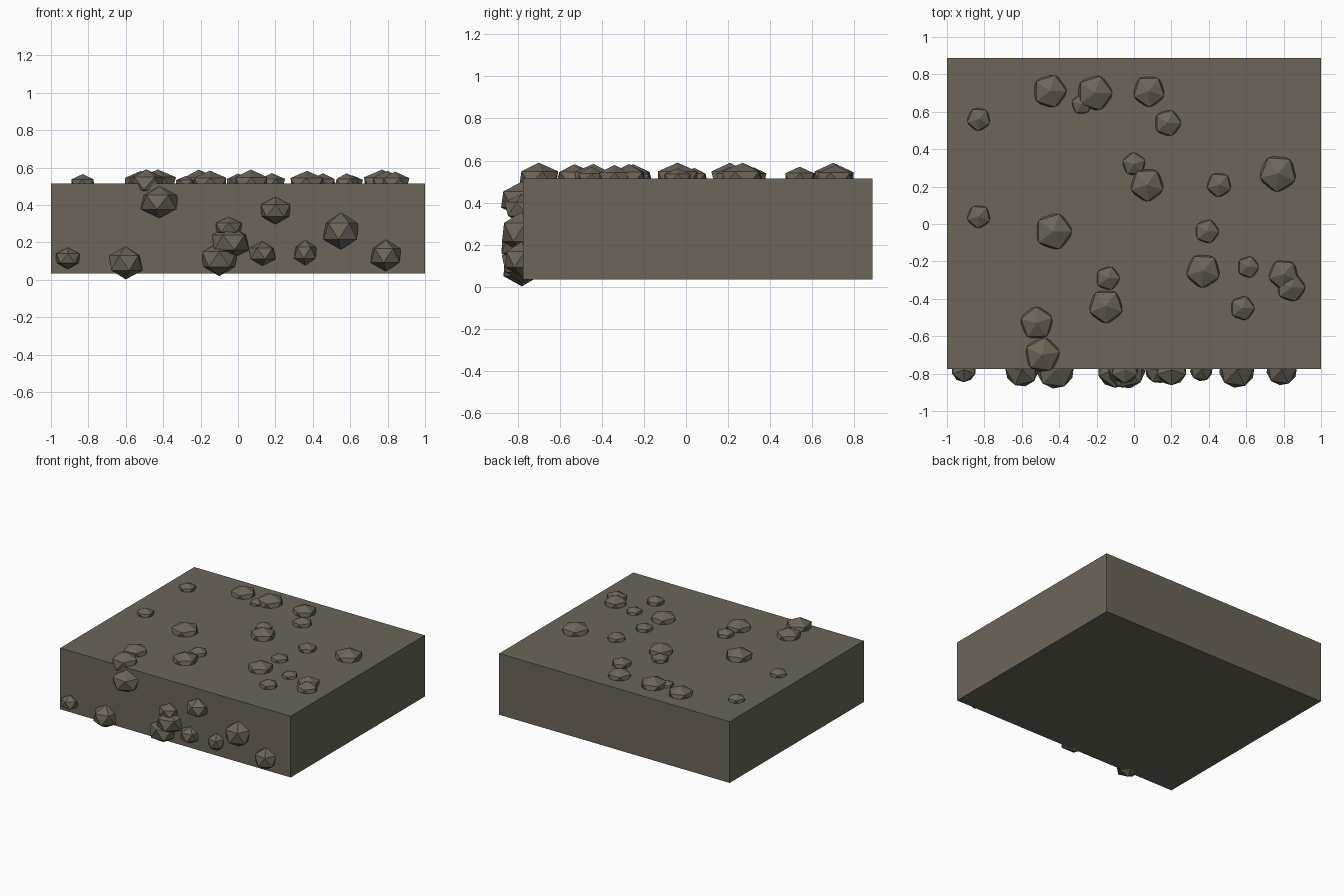
import bpy, math, random

random.seed(4)

stone = bpy.data.materials.new("grey_brown_rock")
stone.diffuse_color = (0.150, 0.130, 0.100, 1)

FRONT, BACK = -0.775, 0.887
BOTTOM, TOP = 0.035, 0.515

# main slab
bpy.ops.mesh.primitive_cube_add(size=1, location=(0, (FRONT + BACK) / 2, (BOTTOM + TOP) / 2))
slab = bpy.context.object
slab.name = "ground_slab"
slab.scale = (2, BACK - FRONT, TOP - BOTTOM)
slab.data.materials.append(stone)


def pebble(name, loc, r, rz, turn):
    """Squashed 20-sided stone with its pole pointing up."""
    bpy.ops.mesh.primitive_ico_sphere_add(subdivisions=1, radius=1, location=loc,
                                          rotation=(0, 0, math.radians(turn)))
    ob = bpy.context.object
    ob.name = name
    ob.scale = (r, r, rz)
    ob.data.materials.append(stone)


# stones half sunk in the top: x, y, radius, turn
top_stones = [
    (-0.83, 0.56, .070, 50), (-0.45, 0.71, .100, 0), (-0.21, 0.70, .106, 0),
    (-0.28, 0.64, .060, 20), (0.08, 0.71, .095, 55), (0.18, 0.54, .080, 0),
    (0.00, 0.32, .070, 20), (0.07, 0.21, .100, 55), (0.455, 0.21, .074, 50),
    (0.77, 0.27, .110, 50), (-0.83, 0.04, .070, 50), (-0.43, -0.04, .110, 0),
    (0.39, -0.04, .072, 0), (0.37, -0.25, .102, 50), (0.61, -0.23, .065, 0),
    (0.80, -0.27, .090, 50), (0.84, -0.34, .085, 0), (0.58, -0.45, .073, 0),
    (-0.14, -0.29, .072, 0), (-0.15, -0.44, .102, 55), (-0.52, -0.53, .098, 20),
    (-0.49, -0.70, .104, 10),
]
for i, (x, y, r, turn) in enumerate(top_stones):
    pebble(f"top_stone_{i + 1}", (x, y, TOP), r, r * random.uniform(0.65, 0.77), turn)

# stones half sunk in the front: x, z, radius, half height
front_stones = [
    (-0.91, .115, .073, .058), (-0.60, .090, .100, .088), (-0.42, .415, .112, .085),
    (-0.05, .280, .080, .056), (-0.04, .200, .112, .090), (-0.10, .110, .107, .090),
    (0.13, .140, .080, .065), (0.20, .370, .092, .073), (0.36, .145, .068, .068),
    (0.55, .260, .107, .098), (0.79, .130, .092, .085),
]
for i, (x, z, r, rz) in enumerate(front_stones):
    pebble(f"front_stone_{i + 1}", (x, FRONT - 0.005, z), r, rz, random.choice((10, 30, 54)))
